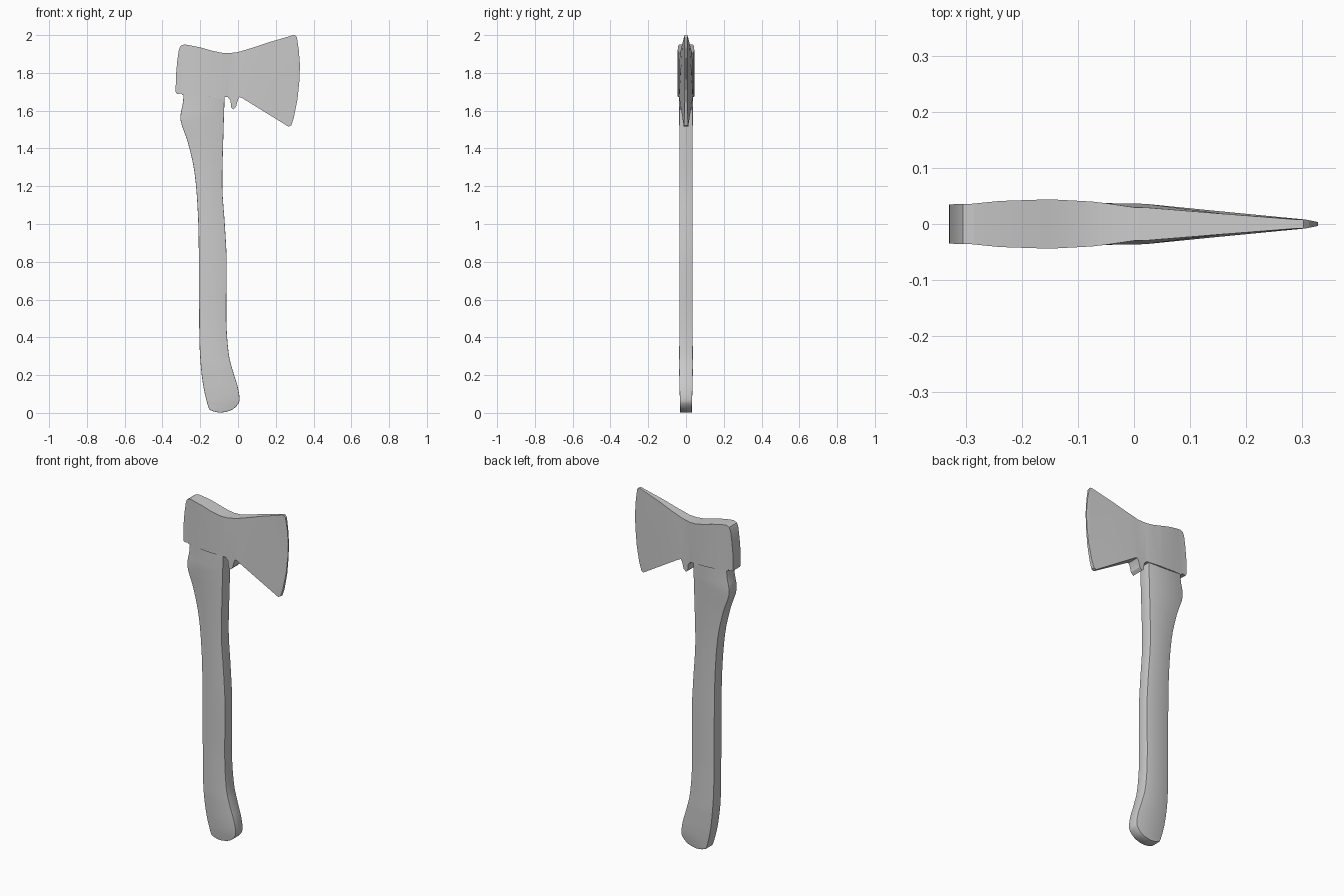
import bpy, bmesh
from mathutils import Vector

if "Cube" in bpy.data.objects:
    bpy.data.objects.remove(bpy.data.objects["Cube"])


def lerp_table(table, v):
    """Piecewise-linear lookup of half thickness."""
    if v <= table[0][0]:
        return table[0][1]
    for (a, ta), (b, tb) in zip(table, table[1:]):
        if v <= b:
            return ta + (tb - ta) * (v - a) / (b - a)
    return table[-1][1]


def smooth_path(pts, n):
    """Open Catmull-Rom curve through the points."""
    p = [pts[0]] + pts + [pts[-1]]
    out = []
    for i in range(1, len(p) - 2):
        a, b, c, d = (Vector(q) for q in p[i - 1:i + 3])
        for k in range(n):
            t = k / n
            q = 0.5 * (2 * b + (c - a) * t + (2 * a - 5 * b + 4 * c - d) * t**2
                       + (3 * b - a - 3 * c + d) * t**3)
            out.append(tuple(q))
    return out + [pts[-1]]


def slab(name, outline, axis, table, bevel, scale=lambda co: 1.0):
    """Extruded x-z outline whose half thickness varies along one axis."""
    ref = 0.036
    bm = bmesh.new()
    bm.faces.new([bm.verts.new((x, -ref, z)) for x, z in outline])
    normal = Vector((1, 0, 0)) if axis == 0 else Vector((0, 0, 1))
    for v, _ in table:
        bmesh.ops.bisect_plane(bm, geom=bm.verts[:] + bm.edges[:] + bm.faces[:],
                               dist=1e-4, plane_co=normal * v, plane_no=normal)
    ext = bmesh.ops.extrude_face_region(bm, geom=bm.faces[:], use_keep_orig=True)
    for g in ext["geom"]:
        if isinstance(g, bmesh.types.BMVert):
            g.co.y = ref
    bmesh.ops.recalc_face_normals(bm, faces=bm.faces[:])
    if bevel:
        rim = [e for e in bm.edges if len(e.link_faces) == 2
               and abs(e.verts[0].co.y - e.verts[1].co.y) < 1e-6
               and e.link_faces[0].normal.dot(e.link_faces[1].normal) < 0.5]
        bmesh.ops.bevel(bm, geom=rim, offset=bevel, segments=2, profile=0.5,
                        affect='EDGES', clamp_overlap=True)
    for v in bm.verts:
        v.co.y *= lerp_table(table, v.co[axis]) / ref * scale(v.co)
    bmesh.ops.triangulate(bm, faces=[f for f in bm.faces if len(f.verts) > 4])
    bmesh.ops.recalc_face_normals(bm, faces=bm.faces[:])
    me = bpy.data.meshes.new(name)
    bm.to_mesh(me)
    bm.free()
    ob = bpy.data.objects.new(name, me)
    bpy.context.collection.objects.link(ob)
    bpy.ops.object.select_all(action='DESELECT')
    ob.select_set(True)
    bpy.context.view_layer.objects.active = ob
    bpy.ops.object.shade_smooth_by_angle(angle=0.5)
    return ob


# Curved wooden handle with softened rim
handle = [(-.287, 1.70), (-.292, 1.64), (-.304, 1.55), (-.265, 1.43), (-.23, 1.27),
          (-.212, 1.05), (-.207, .8), (-.206, .55), (-.202, .32), (-.185, .15),
          (-.158, .035), (-.14, .012), (-.09, .002), (-.035, .015), (-.002, .043),
          (.008, .075), (-.002, .14), (-.028, .225), (-.05, .32), (-.062, .5),
          (-.06, .8), (-.07, 1.0), (-.083, 1.2), (-.078, 1.45), (-.07, 1.70)]
slab("handle", smooth_path(handle, 4), 2,
     [(.03, .031), (.12, .034), (.25, .037), (.5, .034), (1.0, .034), (1.6, .036)], .011)

# Axe head: poll, eye, lower lug and tapering blade
head = [(-.33, 1.70), (-.329, 1.78), (-.322, 1.86), (-.313, 1.922), (-.305, 1.942),
        (-.285, 1.951), (-.25, 1.945), (-.2, 1.935), (-.14, 1.918), (-.09, 1.907),
        (-.05, 1.904), (0, 1.91), (.07, 1.931), (.16, 1.961), (.29, 1.999), (.302, 2.0),
        (.312, 1.988), (.322, 1.92), (.328, 1.84), (.325, 1.76), (.315, 1.66),
        (.296, 1.565), (.282, 1.522), (.268, 1.515), (.02, 1.668), (.008, 1.672),
        (0, 1.66), (-.01, 1.622), (-.025, 1.607), (-.036, 1.617), (-.04, 1.655),
        (-.055, 1.672), (-.18, 1.676), (-.295, 1.683), (-.3, 1.692), (-.315, 1.688),
        (-.325, 1.69)]
slab("axe_head", head, 0,
     [(-.33, .035), (-.29, .036), (-.24, .041), (-.15, .044), (-.075, .04),
      (-.05, .037), (.02, .036), (.16, .022), (.305, .008), (.33, .003)], 0,
     lambda co: 0.82 if co.z > 1.85 and -.04 < co.x < .3 else 1.0)
